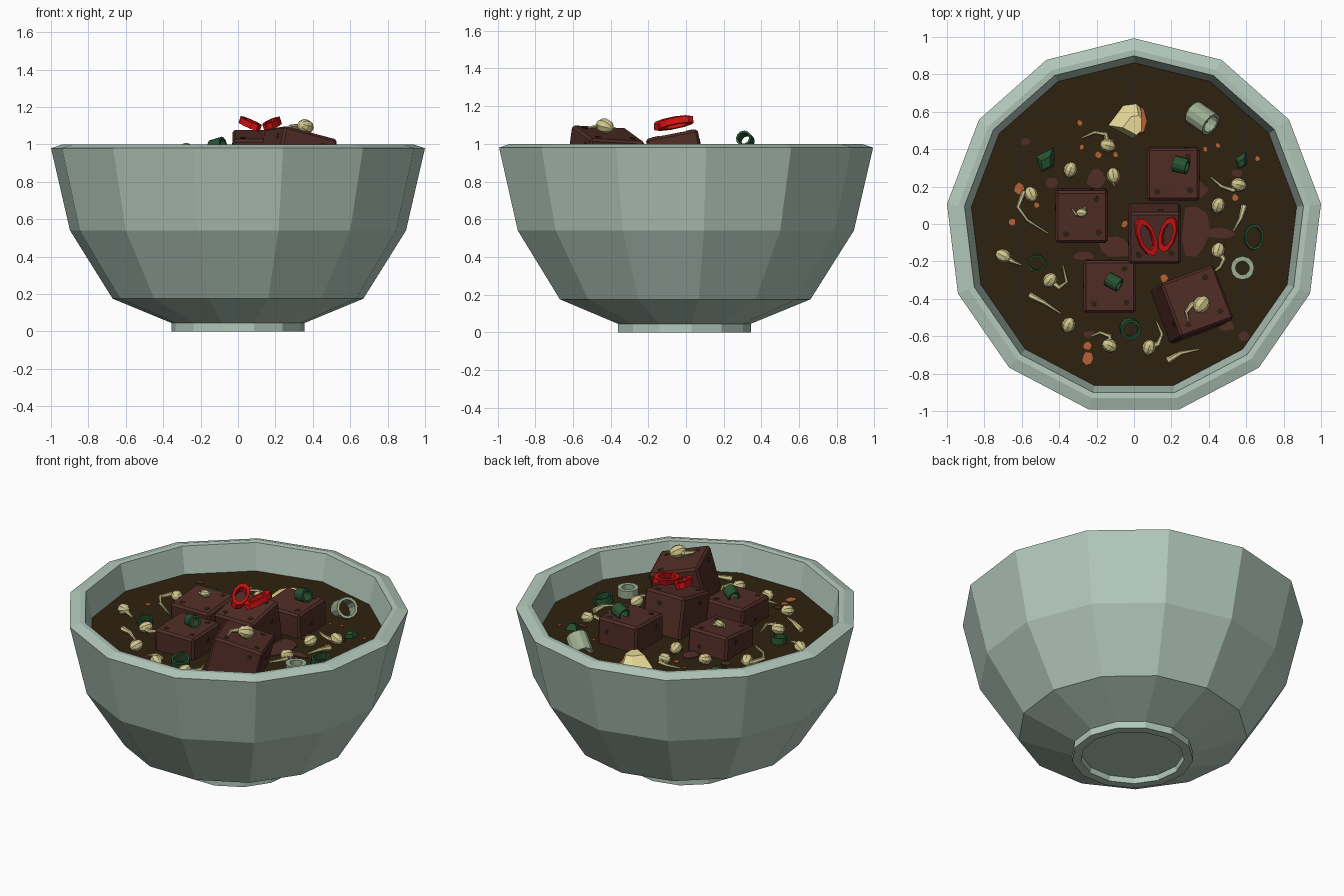
import bpy, bmesh, math, random
from mathutils import Vector, Matrix, Euler

if "Cube" in bpy.data.objects:
    bpy.data.objects.remove(bpy.data.objects["Cube"])

random.seed(4)
SOUP = 0.83


def material(name, c):
    m = bpy.data.materials.new(name)
    m.diffuse_color = (*c, 1)
    m.use_nodes = True
    m.node_tree.nodes["Principled BSDF"].inputs["Base Color"].default_value = m.diffuse_color
    return m


CELADON = material("celadon_glaze", (0.45, 0.58, 0.50))
BROTH = material("dark_broth", (0.027, 0.016, 0.005))
BROWN = material("brown_cube", (0.082, 0.026, 0.019))
SPROUT = material("sprout_yellow", (0.64, 0.57, 0.27))
GREEN = material("leaf_green", (0.02, 0.085, 0.03))
PALE = material("pale_scallion", (0.33, 0.42, 0.28))
ORANGE = material("orange_oil", (0.48, 0.12, 0.035))
RED = material("chilli_red", (0.62, 0.006, 0.006))
CREAM = material("cream_wedge", (0.80, 0.70, 0.31))


def finish(bm, name, mat, matrix=None):
    if matrix is not None:
        bm.transform(matrix)
    bmesh.ops.recalc_face_normals(bm, faces=bm.faces)
    me = bpy.data.meshes.new(name)
    bm.to_mesh(me)
    bm.free()
    me.materials.append(mat)
    ob = bpy.data.objects.new(name, me)
    bpy.context.collection.objects.link(ob)
    return ob


def place(loc, rot=(0, 0, 0), scale=(1, 1, 1)):
    return Matrix.LocRotScale(Vector(loc), Euler([math.radians(a) for a in rot]), Vector(scale))


def lathe(name, profile, n, mat, matrix=None, closed=False):
    """Rotate (r, z) points about z; capped at the ends, or closed into a ring."""
    bm = bmesh.new()
    rings = [[bm.verts.new((r * math.sin(2 * math.pi * k / n), r * math.cos(2 * math.pi * k / n), z))
              for k in range(n)] for r, z in profile]
    pairs = list(zip(rings, rings[1:])) + ([(rings[-1], rings[0])] if closed else [])
    for a, b in pairs:
        for k in range(n):
            j = (k + 1) % n
            bm.faces.new((a[k], a[j], b[j], b[k]))
    if not closed:
        bm.faces.new(rings[0])
        bm.faces.new(rings[-1])
    return finish(bm, name, mat, matrix)


def ring(name, mat, r, wall, h, loc, rot=(0, 0, 0), scale=(1, 1, 1), n=12):
    lathe(name, [(r, -h / 2), (r, h / 2), (r - wall, h / 2), (r - wall, -h / 2)], n, mat,
          place(loc, rot, scale), True)


def blob(name, mat, x, y, rx, ry, z, n=9):
    """Thin irregular plate floating on the broth."""
    bm = bmesh.new()
    vs = []
    for k in range(n):
        a = 2 * math.pi * k / n
        f = random.uniform(0.75, 1.15)
        vs.append(bm.verts.new((x + rx * f * math.cos(a), y + ry * f * math.sin(a), z)))
    f = bm.faces.new(vs)
    top = bmesh.ops.extrude_face_region(bm, geom=[f])["geom"]
    bmesh.ops.translate(bm, verts=[v for v in top if isinstance(v, bmesh.types.BMVert)], vec=(0, 0, 0.004))
    finish(bm, name, mat)


def tail(name, pts, z, r0=0.018, r1=0.005, arch=0.012):
    """Tapered curved tube through (x, y) points."""
    bm = bmesh.new()
    n, rings = 6, []
    p = [Vector((x, y, z + arch * math.sin(math.pi * i / (len(pts) - 1)))) for i, (x, y) in enumerate(pts)]
    for i, c in enumerate(p):
        d = (p[min(i + 1, len(p) - 1)] - p[max(i - 1, 0)]).normalized()
        side = d.cross(Vector((0, 0, 1))).normalized()
        up = side.cross(d)
        r = r0 + (r1 - r0) * i / (len(p) - 1)
        rings.append([bm.verts.new(c + r * (side * math.cos(t * math.tau / n) + up * math.sin(t * math.tau / n)))
                      for t in range(n)])
    for a, b in zip(rings, rings[1:]):
        for k in range(n):
            bm.faces.new((a[k], a[(k + 1) % n], b[(k + 1) % n], b[k]))
    bm.faces.new(rings[0])
    bm.faces.new(rings[-1])
    finish(bm, name, SPROUT)


def sprout(pts, z=SOUP + 0.02, r=0.038, head=True):
    if head:
        bm = bmesh.new()
        bmesh.ops.create_uvsphere(bm, u_segments=8, v_segments=6, radius=r)
        yaw = math.degrees(math.atan2(pts[-1][1] - pts[0][1], pts[-1][0] - pts[0][0])) if len(pts) > 1 else 70
        finish(bm, "sprout_head", SPROUT, place((*pts[0], z + 0.01), (0, 75, yaw), (0.9, 0.95, 1.12)))
    if len(pts) > 1:
        tail("sprout_tail", pts, z, r * 0.48)


# Thirteen-sided bowl with a hollow foot, wall thickness and faceted rim
CENTRE = Matrix.Translation((0, -0.014, 0))
lathe("bowl", [(0.30, 0.035), (0.305, 0), (0.358, 0), (0.358, 0.045), (0.675, 0.175), (0.905, 0.54),
               (1.007, 0.98), (0.945, 1.0), (0.913, 0.997), (0.822, 0.56), (0.61, 0.24), (0.31, 0.1)],
      13, CELADON, CENTRE)
lathe("broth", [(0.872, SOUP - 0.01), (0.876, SOUP)], 13, BROTH, CENTRE)

# Floating bevelled cubes with dark pores: centre, rotation, width, height
cubes = [((0.21, 0.27, 0.85), (2, 0, 0), 0.28, 0.28), ((-0.28, 0.05, 0.82), (5, 0, 0), 0.28, 0.28),
         ((0.11, -0.05, 0.915), (11, 0, 0), 0.28, 0.28), ((-0.13, -0.33, 0.83), (2, 0, 0), 0.28, 0.28),
         ((0.31, -0.43, 0.92), (-3, 14, 20), 0.31, 0.28)]
for loc, rot, w, h in cubes:
    m = place(loc, rot)
    bm = bmesh.new()
    bmesh.ops.create_cube(bm, size=1, matrix=Matrix.Diagonal((w, w, h, 1)))
    bmesh.ops.bevel(bm, geom=bm.edges[:], offset=0.013, segments=1, affect='EDGES')
    finish(bm, "brown_cube", BROWN, m)
    for u, v in ((-0.3, -0.33), (0.32, -0.3), (0.28, 0.34)):
        lathe("cube_pore", [(0.017, -0.003), (0.017, 0.002)], 7, BROTH, m @ place((u * w, v * w, h / 2)))
    for k in range(4):
        side = Matrix.Rotation(k * math.pi / 2, 4, 'Z')
        u, v = random.uniform(-0.3, 0.3) * w, random.uniform(0.1, 0.35) * h
        lathe("cube_pore", [(0.015, -0.003), (0.015, 0.002)], 7, BROTH,
              m @ side @ place((u, -w / 2, v), (90, 0, 0)))

# Bean sprouts: first point is the head
for pts in [[(-0.14, 0.42), (-0.15, 0.48), (-0.21, 0.49), (-0.28, 0.46)], [(-0.34, 0.29)],
            [(-0.11, 0.26), (-0.12, 0.23), (-0.10, 0.20)],
            [(-0.55, 0.16), (-0.59, 0.17), (-0.62, 0.09), (-0.57, 0.02), (-0.46, -0.05)],
            [(-0.70, -0.17), (-0.65, -0.20), (-0.60, -0.22)],
            [(-0.45, -0.30), (-0.40, -0.34), (-0.36, -0.31), (-0.38, -0.22)], [(-0.35, -0.54)],
            [(-0.13, -0.65), (-0.13, -0.60), (-0.18, -0.58), (-0.23, -0.60)],
            [(0.08, -0.66), (0.13, -0.64), (0.15, -0.59), (0.12, -0.52)],
            [(0.45, -0.14), (0.48, -0.19), (0.46, -0.23), (0.41, -0.27)], [(0.45, 0.10)],
            [(0.56, 0.21), (0.53, 0.18), (0.47, 0.20), (0.41, 0.25)]]:
    sprout(pts)
for pts in [[(-0.56, -0.38), (-0.48, -0.42), (-0.39, -0.48)], [(0.18, -0.73), (0.25, -0.69), (0.35, -0.67)],
            [(0.59, 0.10), (0.57, 0.03), (0.53, -0.04)]]:
    sprout(pts, head=False)
sprout([(0.36, -0.43), (0.31, -0.43), (0.28, -0.47), (0.29, -0.52)], 1.085, 0.045)
sprout([(-0.28, 0.06), (-0.26, 0.09), (-0.25, 0.06)], 0.975, 0.026)
tail("sprout_tail", [(-0.28, 0.06), (-0.31, 0.05), (-0.33, 0.08)], 0.975, 0.012)

# Scallion rings, lying and standing slices
ring("scallion_ring", GREEN, 0.06, 0.012, 0.05, (0.64, -0.07, 0.845), (0, 10, 0), (0.85, 1.15, 1))
ring("scallion_ring", GREEN, 0.047, 0.010, 0.04, (-0.52, -0.21, 0.845), (8, 0, 0))
ring("scallion_ring", GREEN, 0.055, 0.013, 0.06, (-0.02, -0.56, 0.845), (12, 8, 0))
ring("pale_scallion_ring", PALE, 0.063, 0.026, 0.06, (0.58, -0.235, 0.85))
ring("pale_scallion_tube", PALE, 0.065, 0.016, 0.13, (0.365, 0.565, 0.865), (60, 0, 55))
ring("scallion_on_cube", GREEN, 0.042, 0.012, 0.075, (0.25, 0.315, 1.02), (75, 0, 75))
ring("scallion_on_cube", GREEN, 0.038, 0.012, 0.075, (-0.11, -0.31, 0.995), (75, 0, 60))

# Leaf scraps, broken into two tilted facets
for x, y, s in ((-0.47, 0.33, 0.08), (0.575, 0.33, 0.052)):
    bm = bmesh.new()
    bmesh.ops.create_cone(bm, cap_ends=True, segments=4, radius1=s, radius2=s * 0.5, depth=0.04)
    finish(bm, "leaf_scrap", GREEN, place((x, y, 0.84), (8, -14, 62), (1.05, 0.75, 1)))

# Cream wedge with an orange edge
def wedge(name, mat, outline, z0, ztop, shrink):
    bm = bmesh.new()
    low = [bm.verts.new((x, y, z0)) for x, y in outline]
    cx, cy = outline[2]
    high = [bm.verts.new((cx + (x - cx) * shrink, cy + (y - cy) * shrink, ztop)) for x, y in outline]
    n = len(outline)
    bm.faces.new(low)
    bm.faces.new(high)
    for k in range(n):
        bm.faces.new((low[k], low[(k + 1) % n], high[(k + 1) % n], high[k]))
    finish(bm, name, mat)


wedge("cream_wedge", CREAM, [(-0.16, 0.53), (-0.01, 0.45), (0.04, 0.50), (0.04, 0.63), (0.01, 0.66), (-0.07, 0.65)],
      0.81, 0.90, 0.5)
wedge("wedge_orange_edge", ORANGE, [(0.02, 0.47), (0.05, 0.48), (0.07, 0.55), (0.05, 0.63), (0.03, 0.63)],
      0.81, 0.85, 0.8)

# Sliced chilli loops leaning on the top cube
ring("chilli_loop", RED, 0.062, 0.021, 0.035, (0.065, -0.07, 1.11), (12, 16, 24), (0.8, 1.75, 1), 10)
ring("chilli_loop", RED, 0.060, 0.021, 0.035, (0.182, -0.055, 1.11), (12, -14, -19), (0.75, 1.65, 1), 10)

# Brown patches and orange oil drops on the broth
for x, y, rx, ry in [(-0.58, 0.44, 0.03, 0.02), (-0.20, 0.24, 0.05, 0.06), (-0.10, 0.25, 0.03, 0.05),
                     (-0.14, 0.43, 0.04, 0.03), (0.32, -0.04, 0.08, 0.13), (0.44, -0.05, 0.09, 0.03),
                     (-0.10, -0.12, 0.09, 0.07), (-0.27, -0.17, 0.06, 0.03), (-0.24, -0.59, 0.03, 0.02),
                     (0.59, -0.60, 0.03, 0.03), (0.49, -0.54, 0.05, 0.03), (0.55, 0.27, 0.03, 0.02),
                     (-0.44, 0.22, 0.03, 0.03), (0.35, 0.18, 0.05, 0.04)]:
    blob("brown_patch", BROWN, x, y, rx, ry, SOUP)
for x, y, r in [(-0.29, 0.54, 0.014), (-0.28, 0.41, 0.012), (-0.19, 0.37, 0.016), (-0.65, 0.01, 0.018),
                (-0.61, 0.19, 0.03), (-0.05, 0.0, 0.017), (0.38, 0.40, 0.012), (0.45, 0.42, 0.012),
                (0.66, 0.35, 0.013), (0.54, 0.14, 0.018), (-0.25, -0.72, 0.032), (-0.25, -0.65, 0.022),
                (0.16, -0.29, 0.02), (-0.52, 0.10, 0.014), (-0.10, 0.37, 0.014)]:
    blob("oil_drop", ORANGE, x, y, r, r * 1.1, SOUP + 0.003, 7)
